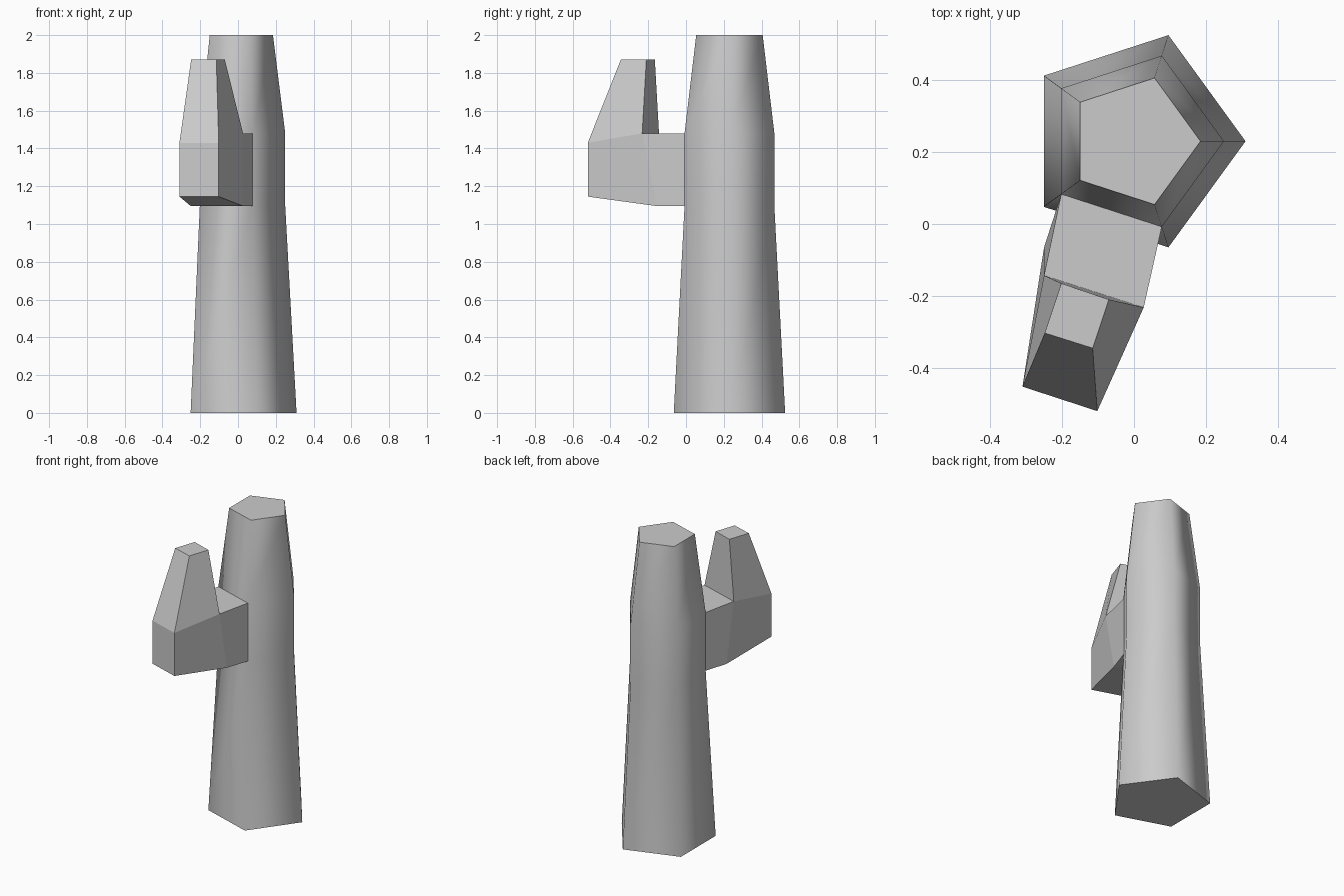
import bpy, bmesh
from math import cos, sin, tau

if "Cube" in bpy.data.objects:
    bpy.data.objects.remove(bpy.data.objects["Cube"])

bm = bmesh.new()


def ring(points):
    return [bm.verts.new(p) for p in points]


def skin(a, b, smooth=False, skip=()):
    """Join two matching closed rings with quads."""
    n = len(a)
    for i in range(n):
        if i not in skip:
            j = (i + 1) % n
            bm.faces.new((a[i], a[j], b[j], b[i])).smooth = smooth


# Trunk: tapered smooth-shaded pentagon column
trunk = [ring([(r * cos(tau * i / 5), 0.23 + r * sin(tau * i / 5), z) for i in range(5)])
         for r, z in ((0.31, 0), (0.25, 1.095), (0.25, 1.48), (0.185, 2.0))]
for k in range(3):
    # the middle band is left open where the arm grows out
    skin(trunk[k], trunk[k + 1], smooth=True, skip=(3,) if k == 1 else ())
bm.faces.new(trunk[0])
bm.faces.new(trunk[-1])

# Arm: faceted box sections growing from the trunk's front-left face
root = [trunk[1][3], trunk[1][4], trunk[2][4], trunk[2][3]]
elbow = ring([(-0.25, -0.065, 1.095), (0.027, -0.155, 1.095),
              (0.027, -0.232, 1.48), (-0.25, -0.143, 1.48)])
end = ring([(-0.31, -0.452, 1.145), (-0.102, -0.52, 1.145),
            (-0.102, -0.52, 1.43), (-0.31, -0.452, 1.43)])
skin(root, elbow)
skin(elbow, end, skip=(2,))
bm.faces.new(end)

# Arm tip: tapered upright stub on the outer section
tip = ring([(-0.202, -0.165, 1.87), (-0.07, -0.21, 1.87),
            (-0.115, -0.345, 1.87), (-0.248, -0.303, 1.87)])
skin([elbow[3], elbow[2], end[2], end[3]], tip)
bm.faces.new(tip)

bmesh.ops.recalc_face_normals(bm, faces=bm.faces)
mesh = bpy.data.meshes.new("cactus")
bm.to_mesh(mesh)
bm.free()
bpy.context.collection.objects.link(bpy.data.objects.new("cactus", mesh))
